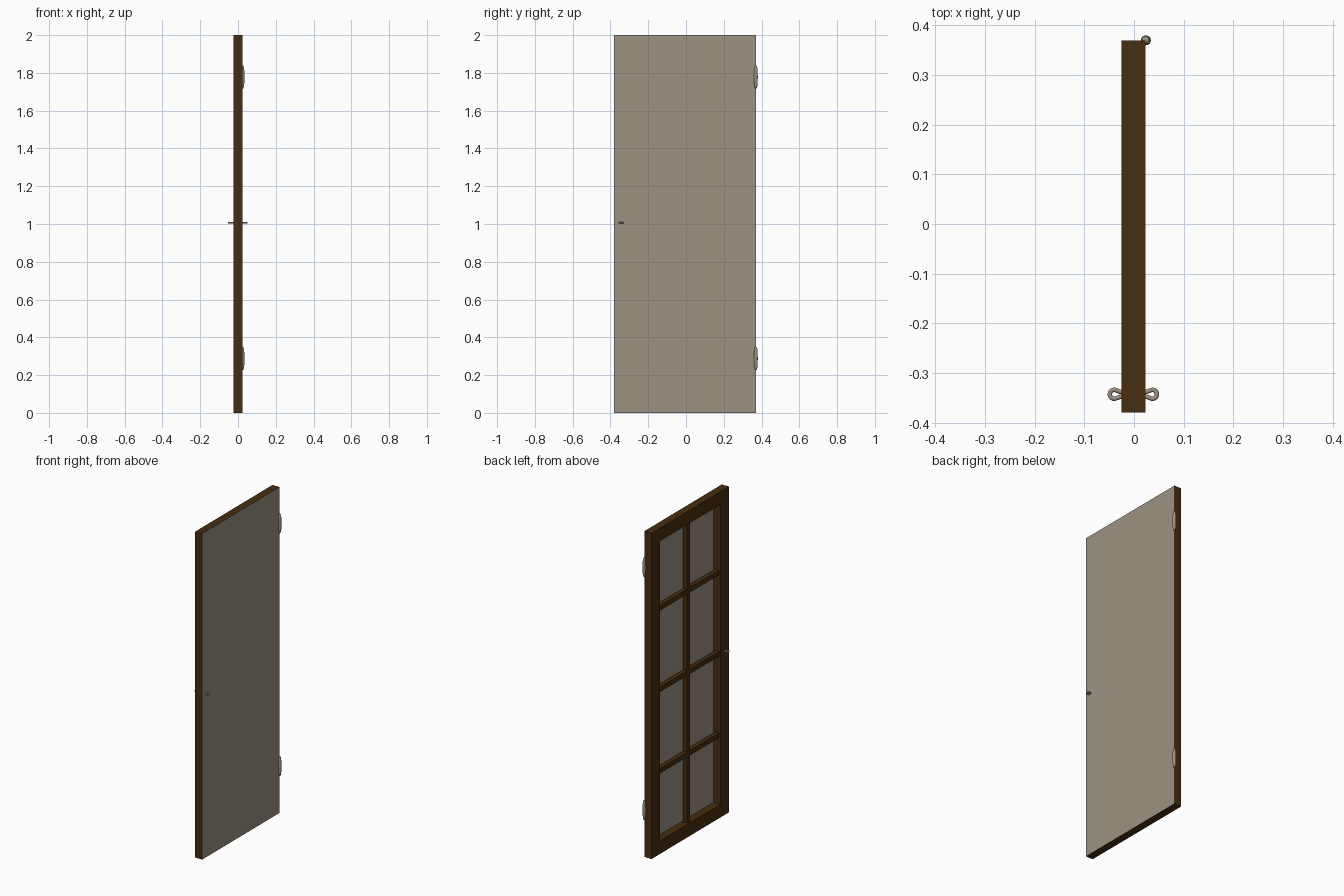
import bpy, bmesh, math

if "Cube" in bpy.data.objects:
    bpy.data.objects.remove(bpy.data.objects["Cube"])

def material(name, rgb):
    m = bpy.data.materials.new(name)
    m.diffuse_color = (*rgb, 1)
    m.use_nodes = True
    m.node_tree.nodes["Principled BSDF"].inputs["Base Color"].default_value = m.diffuse_color
    return m

WOOD = material("dark_brown_wood", (0.064, 0.027, 0.005))
GREY = material("warm_grey", (0.33, 0.29, 0.225))

X0, X1 = -0.025, 0.0225      # door thickness
Y0, Y1 = -0.38, 0.37         # door width
XC, YC = (X0 + X1) / 2, (Y0 + Y1) / 2
RAIL = 0.08                  # frame member width

def finish(name, bm, mat, smooth=False):
    bmesh.ops.recalc_face_normals(bm, faces=bm.faces)
    me = bpy.data.meshes.new(name)
    bm.to_mesh(me)
    bm.free()
    me.materials.append(mat)
    for p in me.polygons:
        p.use_smooth = smooth
    ob = bpy.data.objects.new(name, me)
    bpy.context.collection.objects.link(ob)
    return ob

def box(name, lo, hi, mat):
    bm = bmesh.new()
    bmesh.ops.create_cube(bm, size=1)
    for v in bm.verts:
        for i in range(3):
            v.co[i] = lo[i] if v.co[i] < 0 else hi[i]
    return finish(name, bm, mat)

# outer frame: two stiles and two rails
box("hinge_stile", (X0, Y1 - RAIL, 0), (X1, Y1, 2), WOOD)
box("lock_stile", (X0, Y0, 0), (X1, Y0 + RAIL, 2), WOOD)
box("bottom_rail", (X0, Y0 + RAIL, 0), (X1, Y1 - RAIL, RAIL), WOOD)
box("top_rail", (X0, Y0 + RAIL, 2 - RAIL), (X1, Y1 - RAIL, 2), WOOD)

# glazing bars, thinner than the frame
B, D = 0.015, 0.013
box("vertical_bar", (XC - D, YC - B, RAIL), (XC + D, YC + B, 2 - RAIL), WOOD)
for z in (0.5, 1.0, 1.5):
    for side, (a, b) in {"left": (Y0 + RAIL, YC - B), "right": (YC + B, Y1 - RAIL)}.items():
        box(f"{side}_cross_bar", (XC - D, a, z - B), (XC + D, b, z + B), WOOD)

# thin sheet covering the whole hinge-side face
box("panel_sheet", (X1, Y0, 0), (X1 + 0.0006, Y1, 2), GREY)

# barrel hinges: lathed profile with tapered ends
profile = [(0, -0.06), (0.004, -0.06), (0.0075, -0.05), (0.0095, -0.03), (0.01, 0),
           (0.0095, 0.03), (0.0075, 0.05), (0.004, 0.06), (0, 0.06)]
for name, z in (("lower_hinge", 0.288), ("upper_hinge", 1.778)):
    bm = bmesh.new()
    vs = [bm.verts.new((r, 0, h)) for r, h in profile]
    es = [bm.edges.new(p) for p in zip(vs, vs[1:])]
    bmesh.ops.spin(bm, geom=vs + es, cent=(0, 0, 0), axis=(0, 0, 1),
                   angle=math.tau, steps=20)
    bmesh.ops.remove_doubles(bm, verts=bm.verts, dist=1e-5)
    bmesh.ops.translate(bm, verts=bm.verts, vec=(0.024, 0.37, z))
    finish(name, bm, GREY, True)

# loop handles: a round bar swept along a teardrop path, one on each face
def handle(name, sign):
    path = [(0.02, -0.004), (0.025, -0.0045)]
    for i in range(17):
        a = math.radians(-125 + 250 * i / 16)
        path.append((0.0385 + 0.009 * math.cos(a), 0.009 * math.sin(a)))
    path += [(0.025, 0.0045), (0.02, 0.004)]
    n, r, sides = len(path), 0.0045, 12
    bm = bmesh.new()
    rings = []
    for i, (x, y) in enumerate(path):
        p, q = path[max(i - 1, 0)], path[min(i + 1, n - 1)]
        t = math.atan2(q[1] - p[1], q[0] - p[0])
        ring = []
        for k in range(sides):
            b = math.tau * k / sides
            u, w = r * math.cos(b), r * math.sin(b)
            ring.append(bm.verts.new((XC + sign * (x - u * math.sin(t)),
                                      -0.343 + y + u * math.cos(t), 1.006 + w)))
        rings.append(ring)
    for a, b in zip(rings, rings[1:]):
        for k in range(sides):
            j = (k + 1) % sides
            bm.faces.new((a[k], a[j], b[j], b[k]))
    bm.faces.new(rings[0])
    bm.faces.new(rings[-1])
    finish(name, bm, GREY, True)

handle("outer_handle", 1)
handle("inner_handle", -1)
